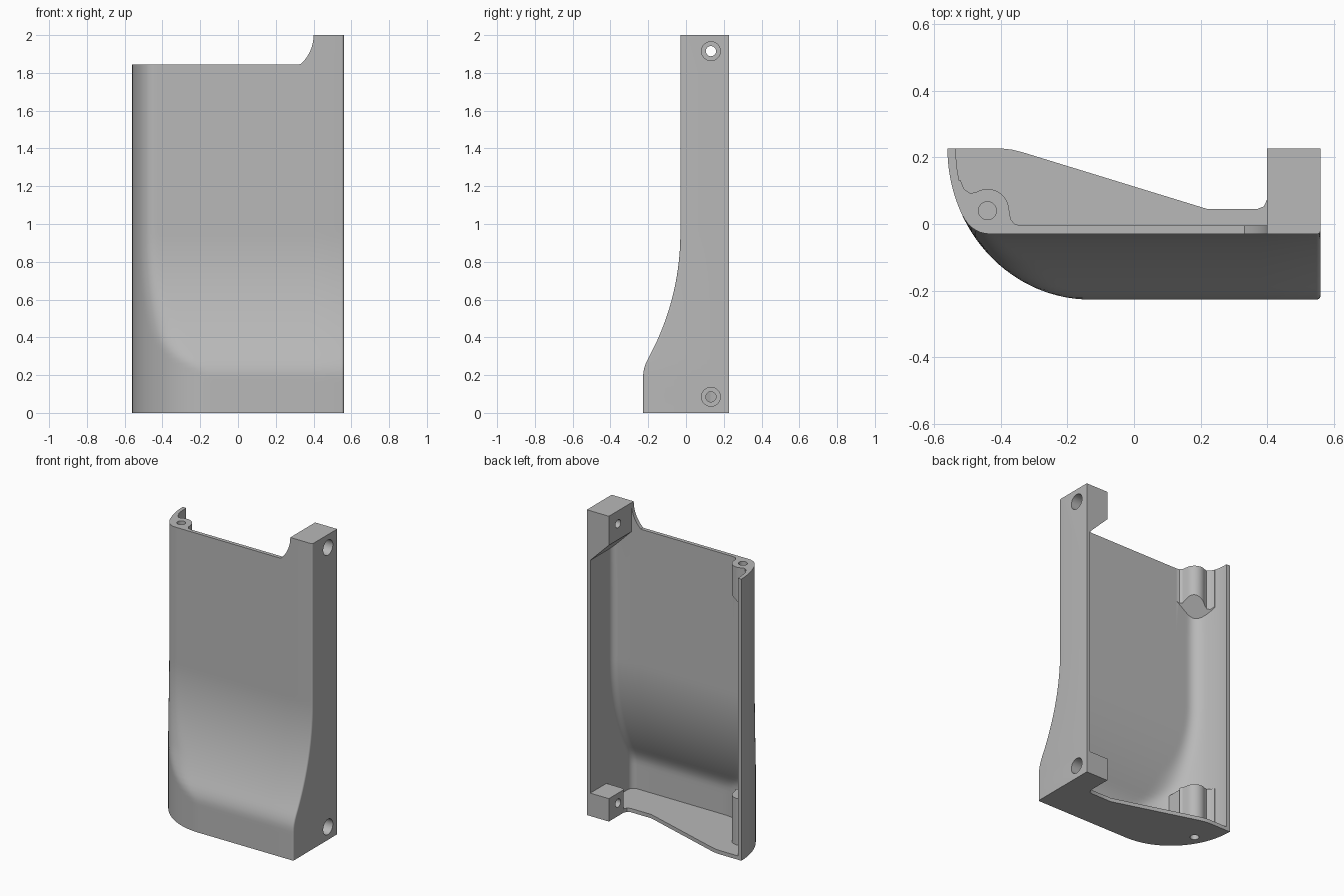
import bpy, bmesh, math

if "Cube" in bpy.data.objects:
    bpy.data.objects.remove(bpy.data.objects["Cube"])

BACK, WALL, TOP = 0.227, 0.025, 1.845

grey = bpy.data.materials.new("plain grey")
grey.use_nodes = True
colour = (0.48, 0.48, 0.48, 1)
grey.diffuse_color = colour
grey.node_tree.nodes["Principled BSDF"].inputs["Base Color"].default_value = colour


def loft(name, rings):
    """Closed solid through rings of equal point count."""
    bm = bmesh.new()
    loops = [[bm.verts.new(p) for p in ring] for ring in rings]
    n = len(loops[0])
    for lo, hi in zip(loops, loops[1:]):
        for i in range(n):
            j = (i + 1) % n
            bm.faces.new((lo[i], lo[j], hi[j], hi[i]))
    bm.faces.new(loops[0][::-1])
    bm.faces.new(loops[-1])
    bmesh.ops.recalc_face_normals(bm, faces=bm.faces)
    mesh = bpy.data.meshes.new(name)
    bm.to_mesh(mesh)
    bm.free()
    mesh.materials.append(grey)
    obj = bpy.data.objects.new(name, mesh)
    bpy.context.collection.objects.link(obj)
    return obj


def prism_z(name, pts, z0, z1):
    return loft(name, [[(x, y, z) for x, y in pts] for z in (z0, z1)])


def prism_y(name, pts, y0, y1):
    return loft(name, [[(x, y, z) for x, z in pts] for y in (y0, y1)])


def circle(cx, cy, r, n=40):
    return [(cx + r * math.cos(2 * math.pi * i / n),
             cy + r * math.sin(2 * math.pi * i / n)) for i in range(n)]


def bore_x(name, y, z, r, x0, x1):
    return loft(name, [[(x, p, q) for p, q in circle(y, z, r)] for x in (x0, x1)])


def cut(target, tool):
    mod = target.modifiers.new("cut", 'BOOLEAN')
    mod.operation, mod.solver, mod.object = 'DIFFERENCE', 'EXACT', tool
    bpy.ops.object.select_all(action='DESELECT')
    bpy.context.view_layer.objects.active = target
    target.select_set(True)
    bpy.ops.object.modifier_apply(modifier=mod.name)
    bpy.data.objects.remove(tool)


def smooth_max(a, b, k):
    h = max(k - abs(a - b), 0) / k if k > 1e-6 else 0
    return max(a, b) + h * h * k / 4


def front(z):
    """Depth of the front face at a height: flat, sweeping out to a foot."""
    d = max(0.95 - z, 0)
    return smooth_max(-BACK, -0.03 - 1.37 + math.sqrt(1.37 ** 2 - d * d), 0.03)


def section(z, inset, right, corner, back):
    """Plan outline: curved left flank, flat front, rounded right corner."""
    a, b, cx = 0.43 - inset, 2 * BACK - inset, -0.13
    f = front(z)
    k = 0.07 * min(1, (f + BACK) / 0.1)
    pts = []
    for i in range(33):
        t = math.pi / 2 * i / 32
        pts.append((cx - a * math.cos(t), BACK - b * math.sin(t), 0))
    for i in range(1, 5):
        pts.append((cx + (right - corner - cx) * i / 4, BACK - b, 0))
    for i in range(1, 7):
        t = math.pi / 2 * i / 6
        pts.append((right - corner + corner * math.sin(t), BACK - b,
                    corner * (1 - math.cos(t))))
    ring = [(x, smooth_max(y, f + inset, k) + lift, z) for x, y, lift in pts]
    ring.append((right, back, z))
    if back > BACK:
        ring.append((ring[0][0], back, z))
    return ring


def heights(z0, z1):
    return [z0] + [0.06 + 0.025 * i for i in range(38)] + [1.4, z1]


# Outer body
shell = loft("cover_shell", [section(z, 0, 0.56, 0.012, BACK) for z in heights(0, 2)])

# Hollow, open at the back and top
cavity = loft("cavity", [section(z, WALL, 0.56 - WALL, 0.04, 0.4)
                         for z in heights(WALL, 2.1)])

# Mounting blocks left standing inside the hollow
cut(cavity, prism_y("upper_block", [(0.4, 2.2), (0.4, 1.81), (0.6, 1.61), (0.6, 2.2)], -0.4, 0.6))
cut(cavity, prism_z("lower_block", [(0.4, 0.6), (0.4, 0.075), (0.415, 0.06),
                                    (0.7, 0.06), (0.7, 0.6)], -0.1, 0.15))

# Screw bosses in the left corner
BX, BY, BR = -0.44, 0.04, 0.065
plan = [(-0.34, -0.3), (-0.34, -0.005), (-0.358, 0.0), (-0.37, 0.014)]
for i in range(15):
    t = math.radians(5 + 115 * i / 14)
    plan.append((BX + BR * math.cos(t), BY + BR * math.sin(t)))
plan += [(-0.492, 0.092), (-0.51, 0.105), (-0.52, 0.13), (-0.65, 0.14), (-0.65, -0.3)]
sloped = [(x, y, 1.65 + 0.7 * (x + 0.39 + y - 0.09)) for x, y in plan]
cut(cavity, loft("upper_boss", [sloped, [(x, y, 2.3) for x, y in plan]]))
cut(cavity, prism_z("lower_boss", [p if p[0] < -0.35 else (-0.372, p[1]) for p in plan],
                    -0.1, 0.33))

cut(shell, cavity)

# Lowered top edge sweeping up to the block
r = 0.207
sweep = [(-0.8, 2.2), (-0.8, TOP), (0.318, TOP)]
for i in range(13):
    t = math.radians(-48 + 48 * i / 12)
    sweep.append((0.4 - r + r * math.cos(t), 2 + r * math.sin(t)))
sweep.append((0.4, 2.2))
cut(shell, prism_y("top_cut", sweep, -0.5, 0.5))

# Tapered back edge of the floor
cut(shell, prism_z("floor_cut", [(-0.4, 0.4), (-0.4, BACK), (-0.365, 0.223), (-0.33, 0.214),
                                 (0.22, 0.045), (0.37, 0.045), (0.39, 0.053), (0.4, 0.075),
                                 (0.4, 0.4)], -0.1, 0.1))

# Counterbored side holes through the blocks
for z in (1.915, 0.085):
    cut(shell, bore_x("side_hole", 0.132, z, 0.027, 0.3, 0.7))
    cut(shell, bore_x("side_counterbore", 0.132, z, 0.05, 0.48, 0.7))

# Vertical screw holes in the bosses
for z0, z1 in ((1.7, 2.1), (-0.1, 0.25)):
    cut(shell, prism_z("boss_hole", circle(BX, BY, 0.027), z0, z1))

bpy.ops.object.select_all(action='DESELECT')
shell.select_set(True)
bpy.context.view_layer.objects.active = shell
bpy.ops.object.shade_smooth_by_angle(angle=math.radians(30))
